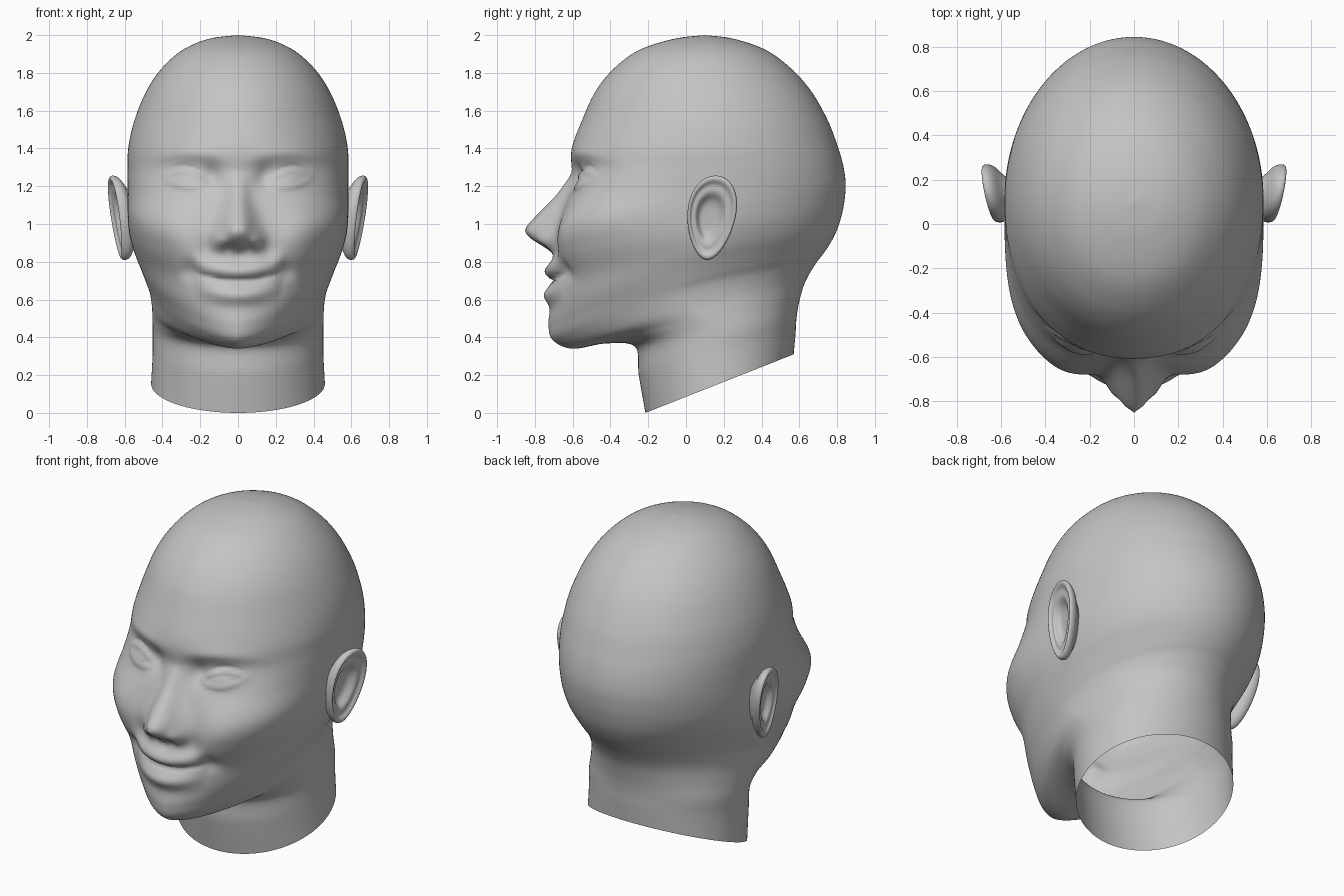
import bpy, bmesh
from math import sin, cos, pi, exp

cube = bpy.data.objects.get("Cube")
if cube:
    bpy.data.objects.remove(cube)

GREY = (0.55, 0.55, 0.55, 1)
clay = bpy.data.materials.new("clay_grey")
clay.use_nodes = True
clay.diffuse_color = GREY
clay.node_tree.nodes["Principled BSDF"].inputs["Base Color"].default_value = GREY

# Tilted head sections: front z, front y, back z, back y, half width,
# front squareness, upward sweep of the jaw
SECTIONS = [
    (0, -.215, .31, .57, .46, 2, 0),
    (.2, -.25, .42, .58, .452, 2, 0),
    (.35, -.27, .5, .585, .452, 2, .1),
    (.368, -.42, .59, .6, .453, 1.7, .35),
    (.34, -.6, .69, .63, .456, 1.6, .6),
    (.385, -.705, .78, .68, .468, 1.6, .6),
    (.465, -.728, .84, .725, .49, 1.7, .55),
    (.56, -.718, .9, .765, .515, 1.9, .5),
    (.7, -.705, .97, .8, .55, 2.1, .4),
    (.85, -.7, 1.05, .825, .577, 2.6, .3),
    (1, -.67, 1.13, .84, .585, 3.2, .2),
    (1.15, -.63, 1.22, .845, .585, 2.7, 0),
    (1.28, -.61, 1.32, .83, .585, 2.3, 0),
    (1.4, -.605, 1.42, .8, .58, 2.1, 0),
    (1.55, -.55, 1.55, .75, .548, 2, 0),
    (1.7, -.48, 1.7, .665, .487, 2, 0),
    (1.82, -.385, 1.82, .56, .407, 2, 0),
    (1.92, -.25, 1.92, .425, .295, 2, 0),
    (1.98, -.065, 1.98, .255, .155, 2, 0),
    (2, .1, 2, .1, 0, 2, 0),
]
STEPS, COLUMNS = 9, 220


def clamp(v):
    return max(0.0, min(1.0, v))


def smooth(a, b, v):
    t = clamp((v - a) / (b - a))
    return t * t * (3 - 2 * t)


def bump(d, width):
    return exp(-(d / width) ** 2)


def catmull(p0, p1, p2, p3, t):
    return [b + .5 * t * (c - a + t * (2*a - 5*b + 4*c - d + t * (3*(b - c) + d - a)))
            for a, b, c, d in zip(p0, p1, p2, p3)]


def polyline(points, v):
    """Height along a short profile."""
    for (a, ha), (b, hb) in zip(points, points[1:]):
        if a <= v <= b:
            return ha + (hb - ha) * (v - a) / (b - a)
    return 0.0


NOSE = [(.84, 0), (.87, .04), (.925, .14), (.965, .18), (1.0, .165), (1.15, .06), (1.27, 0)]


def face_relief(x, z):
    """Forward push of the face surface at half-face position x, height z."""
    # nose bridge, tip and wings
    ridge = sum(polyline(NOSE, z + k * .012) for k in (-1, 0, 1)) / 3
    out = ridge * exp(-(x / (.055 + .038 * smooth(1.2, .95, z))) ** 2)
    out += .04 * bump(x - .095, .042) * bump(z - .91, .045)
    out -= .014 * bump(x - .05, .025) * bump(z - .87, .02)
    # eye sockets, eyeballs and brow ridge
    out -= .045 * bump(x - .24, .17) * bump(z - 1.25, .085)
    out -= .025 * bump(x - .14, .05) * bump(z - 1.25, .06)
    out += .04 * bump(x - .275, .1) * bump(z - 1.235, .05)
    out += .01 * bump(x - .27, .17) * bump(z - 1.375 + .8 * (x - .25) ** 2, .035)
    # eyelids
    u = (x - .275) / .125
    if abs(u) < 1:
        lid, tilt = 1 - u * u, 1.232 + .015 * u
        out += .016 * lid ** .5 * bump(z - tilt - .048 * lid, .012)
        out += .010 * lid ** .5 * bump(z - tilt + .036 * lid, .012)
        out -= .008 * lid ** .5 * bump(z - tilt - .07 * lid, .012)
    # smiling lips with a seam, and dimples at the corners
    d = z - .70 - .8 * x * x
    out += .045 * clamp(1 - (x / .25) ** 2) * bump(d - .05, .045)
    out += .042 * clamp(1 - (x / .23) ** 2) * bump(d + .075, .048)
    out -= .022 * clamp(1 - (x / .24) ** 4) * bump(d, .012)
    out -= .025 * bump(x - .25, .05) * bump(z - .75, .05)
    # groove above the lip, hollow beside the nose, and cheeks
    out -= .005 * bump(x, .025) * bump(z - .82, .03)
    out -= .016 * bump(x - .17, .05) * bump(z - .86, .07)
    out += .022 * bump(x - .33, .12) * bump(z - .95, .13)
    return out


def section_point(row, turn):
    zf, yf, zb, yb, w, n, sweep = row
    s, c = sin(turn), cos(turn)
    k = 2 / n if c > 0 else 1
    x = w * abs(s) ** k * (1 if s >= 0 else -1)
    mid = (yf + yb) / 2
    y = mid - (mid - yf) * abs(c) ** k * (1 if c >= 0 else -1)
    f = (y - yf) / max(yb - yf, 1e-6)
    z = zf + (zb - zf) * (f + sweep * f * (1 - f))
    y -= face_relief(abs(x), z) * smooth(-.2, -.42, y) * smooth(.36, .44, z)
    return x, y, z


def finish(bm, name):
    bmesh.ops.recalc_face_normals(bm, faces=bm.faces)
    mesh = bpy.data.meshes.new(name)
    bm.to_mesh(mesh)
    bm.free()
    mesh.materials.append(clay)
    mesh.shade_smooth()
    obj = bpy.data.objects.new(name, mesh)
    bpy.context.collection.objects.link(obj)
    return obj


def loft(rings):
    """Skin closed rings and merge the last one to a pole."""
    bm = bmesh.new()
    rows = [[bm.verts.new(p) for p in ring] for ring in rings]
    for a, b in zip(rows, rows[1:]):
        for i in range(len(a)):
            j = (i + 1) % len(a)
            bm.faces.new((a[i], a[j], b[j], b[i]))
    bmesh.ops.remove_doubles(bm, verts=rows[-1], dist=1e-4)
    return bm


# Head and open neck, with columns packed toward the face
turns = [t - .45 * sin(t) for t in (2 * pi * i / COLUMNS for i in range(COLUMNS))]
last = len(SECTIONS) - 1
rings = []
for i in range(last):
    quad = [SECTIONS[max(0, min(last, i + k))] for k in (-1, 0, 1, 2)]
    for s in range(STEPS):
        row = catmull(*quad, s / STEPS)
        rings.append([section_point(row, t) for t in turns])
rings.append([section_point(SECTIONS[-1], t) for t in turns])
finish(loft(rings), "head")

# Ears: root, back, rolled rim, groove, inner ridge and bowl (scale, outward offset)
EAR_RINGS = [(.5, -.11), (.64, -.06), (.92, -.035), (1, -.005), (.97, .02), (.87, .022),
             (.78, .002), (.66, .008), (.55, .002), (.42, -.03), (.2, -.035), (0, -.035)]


def ear_point(scale, lift, a):
    shift = -.02 * (1 - scale)
    y = .13 * cos(a) * (1 + .2 * sin(a)) * scale + .1 * .225 * sin(a) * scale + shift
    z = .228 * sin(a) * scale
    return .63 + .19 * y + .12 * z + lift, .135 + y, 1.033 + z


ear_turns = [2 * pi * i / 32 for i in range(32)]
ears = finish(loft([[ear_point(s, l, a) for a in ear_turns] for s, l in EAR_RINGS]), "ears")
mirror = ears.modifiers.new("both_sides", 'MIRROR')
mirror.use_axis = (True, False, False)
rounding = ears.modifiers.new("round", 'SUBSURF')
rounding.levels = rounding.render_levels = 2
